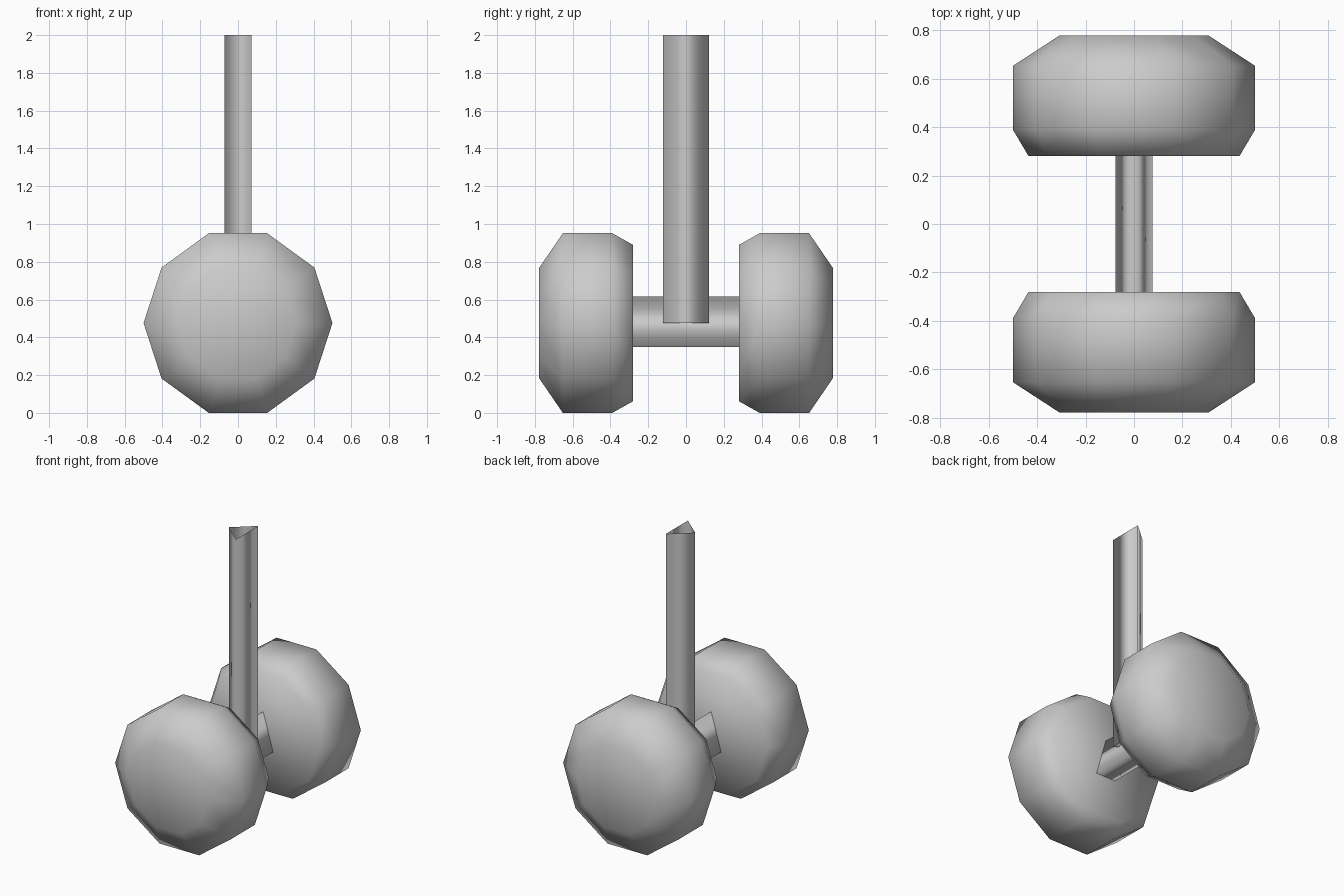
import bpy, bmesh
from math import cos, sin, pi
from mathutils import Vector

if "Cube" in bpy.data.objects:
    bpy.data.objects.remove(bpy.data.objects["Cube"])


def loft(name, rings, caps=False):
    """Skin a list of equal-sized point rings into one smooth object."""
    bm = bmesh.new()
    loops = [[bm.verts.new(p) for p in ring] for ring in rings]
    n = len(loops[0])
    for a, b in zip(loops, loops[1:]):
        for i in range(n):
            j = (i + 1) % n
            bm.faces.new((a[i], a[j], b[j], b[i]))
    if caps:
        bm.faces.new(loops[0])
        bm.faces.new(loops[-1])
    bmesh.ops.recalc_face_normals(bm, faces=bm.faces[:])
    # Open tubes: make sure the sides face outwards
    centre = sum((v.co for v in bm.verts), Vector()) / len(bm.verts)
    face = bm.faces[0]
    face.normal_update()
    if face.normal.dot(face.calc_center_median() - centre) < 0:
        bmesh.ops.reverse_faces(bm, faces=bm.faces[:])
    for f in bm.faces:
        f.smooth = True
    mesh = bpy.data.meshes.new(name)
    bm.to_mesh(mesh)
    bm.free()
    obj = bpy.data.objects.new(name, mesh)
    bpy.context.collection.objects.link(obj)
    return obj


# Wheels: ten-sided tyre, profile of (distance from middle, radius)
SIDES = 10
HUB_Z = 0.5 * sin(2 * pi / 5)
PROFILE = [(0.28, 0.435), (0.39, 0.5), (0.652, 0.5), (0.777, 0.308)]
for side, name in ((-1, "front_wheel"), (1, "back_wheel")):
    rings = [[(r * cos(2 * pi * i / SIDES), side * y, HUB_Z + r * sin(2 * pi * i / SIDES))
              for i in range(SIDES)] for y, r in PROFILE]
    loft(name, rings, caps=True)

# Axle: open triangular tube, ridge on top
axle = [(0, 0.615), (-0.077, 0.35), (0.077, 0.35)]
loft("axle", [[(x, y, z) for x, z in axle] for y in (-0.28, 0.28)])

# Strut: open triangular tube, ridge towards the left
strut = [(-0.071, 0), (0.071, -0.123), (0.071, 0.123)]
loft("strut", [[(x, y, z) for x, y in strut] for z in (HUB_Z, 2.0)])
